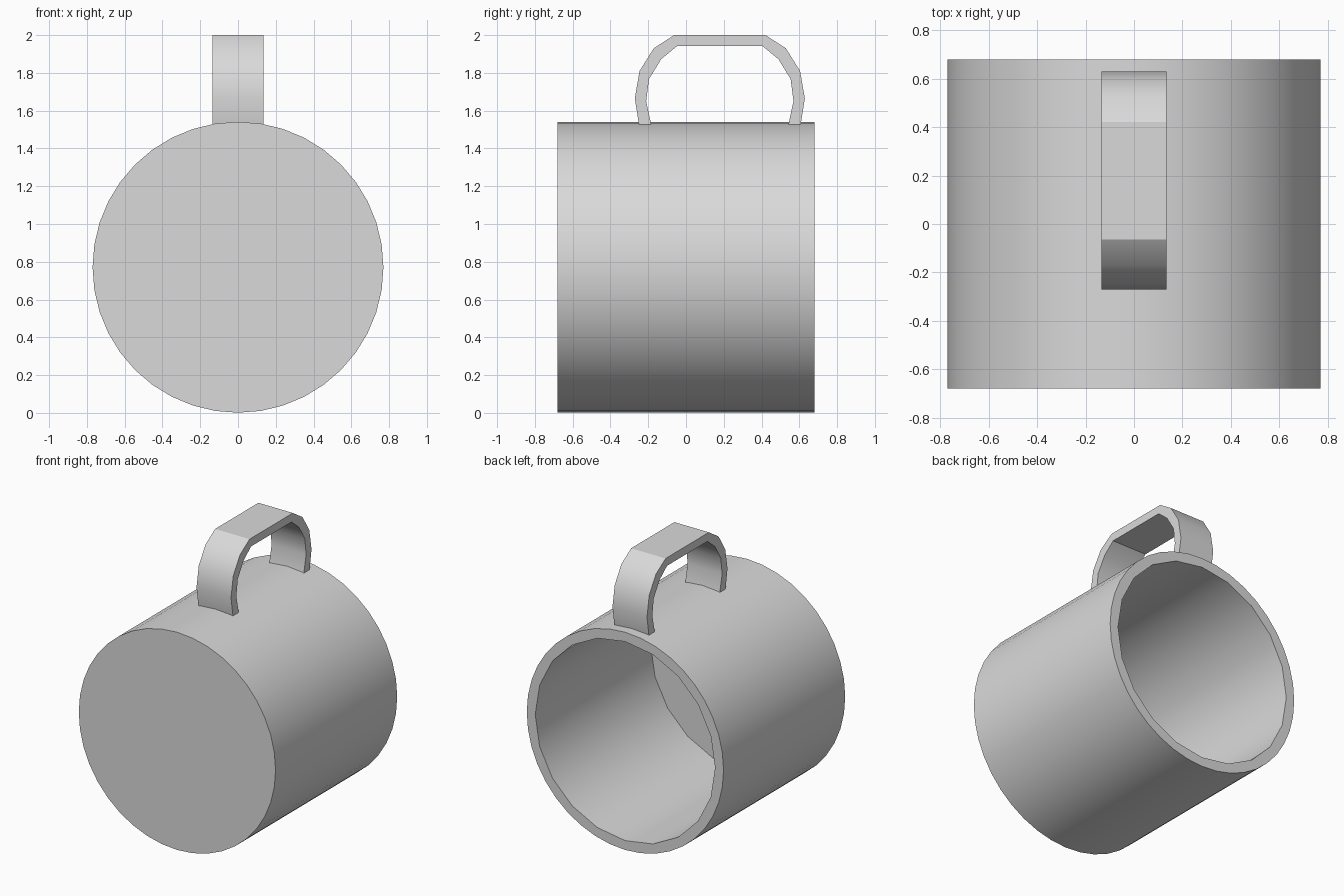
import bpy, bmesh, math

cube = bpy.data.objects.get("Cube")
if cube:
    bpy.data.objects.remove(cube, do_unlink=True)

grey = bpy.data.materials.new("light grey")
grey.use_nodes = True
grey.diffuse_color = (0.7, 0.7, 0.7, 1)
grey.node_tree.nodes["Principled BSDF"].inputs["Base Color"].default_value = (0.7, 0.7, 0.7, 1)

RADIUS, INNER_RADIUS = 0.77, 0.704
CENTRE_Z = 0.771
FRONT, BACK, FLOOR = -0.68, 0.68, -0.61
SIDES = 20                      # inner wall; the outer wall has twice as many


def finish(bm, name):
    bmesh.ops.recalc_face_normals(bm, faces=bm.faces)
    mesh = bpy.data.meshes.new(name)
    bm.to_mesh(mesh)
    bm.free()
    mesh.materials.append(grey)
    obj = bpy.data.objects.new(name, mesh)
    bpy.context.collection.objects.link(obj)
    bpy.ops.object.select_all(action='DESELECT')
    obj.select_set(True)
    bpy.context.view_layer.objects.active = obj
    bpy.ops.object.shade_smooth_by_angle(angle=math.radians(30))
    return obj


def ring(bm, radius, y, sides):
    angles = [2 * math.pi * i / sides for i in range(sides)]
    return [bm.verts.new((radius * math.sin(a), y, CENTRE_Z + radius * math.cos(a)))
            for a in angles]


def bridge(bm, a, b):
    n = len(a)
    for i in range(n):
        j = (i + 1) % n
        bm.faces.new((a[i], a[j], b[j], b[i]))


# Cup lying on its side: closed base at the front, open mouth at the back
bm = bmesh.new()
outer_front = ring(bm, RADIUS, FRONT, SIDES * 2)
outer_back = ring(bm, RADIUS, BACK, SIDES * 2)
inner_back = ring(bm, INNER_RADIUS, BACK, SIDES)
inner_floor = ring(bm, INNER_RADIUS, FLOOR, SIDES)
bridge(bm, outer_front, outer_back)
bridge(bm, inner_back, inner_floor)
bm.faces.new(outer_front)
bm.faces.new(inner_floor)
# Flat rim joining the outer wall to the coarser inner wall
for i in range(SIDES):
    o = [outer_back[(2 * i + k) % (SIDES * 2)] for k in range(3)]
    bm.faces.new((inner_back[i], *o, inner_back[(i + 1) % SIDES]))
finish(bm, "cup_body")

# Handle: half profile as (distance from handle middle, height), mirrored
HANDLE_Y, HALF_WIDTH = 0.179, 0.135
outer_half = [(0.428, 1.525), (0.45, 1.665), (0.425, 1.81), (0.35, 1.93), (0.242, 2.0)]
inner_half = [(0.363, 1.525), (0.39, 1.65), (0.375, 1.767), (0.31, 1.873), (0.226, 1.942)]


def arch(half):
    return [(-d, z) for d, z in half] + [(d, z) for d, z in reversed(half)]


bm = bmesh.new()
sections = []
for (oy, oz), (iy, iz) in zip(arch(outer_half), arch(inner_half)):
    corners = [(-HALF_WIDTH, oy, oz), (HALF_WIDTH, oy, oz),
               (HALF_WIDTH, iy, iz), (-HALF_WIDTH, iy, iz)]
    sections.append([bm.verts.new((x, HANDLE_Y + y, z)) for x, y, z in corners])
for a, b in zip(sections, sections[1:]):
    bridge(bm, a, b)
bm.faces.new(sections[0])
bm.faces.new(sections[-1])
finish(bm, "handle")
